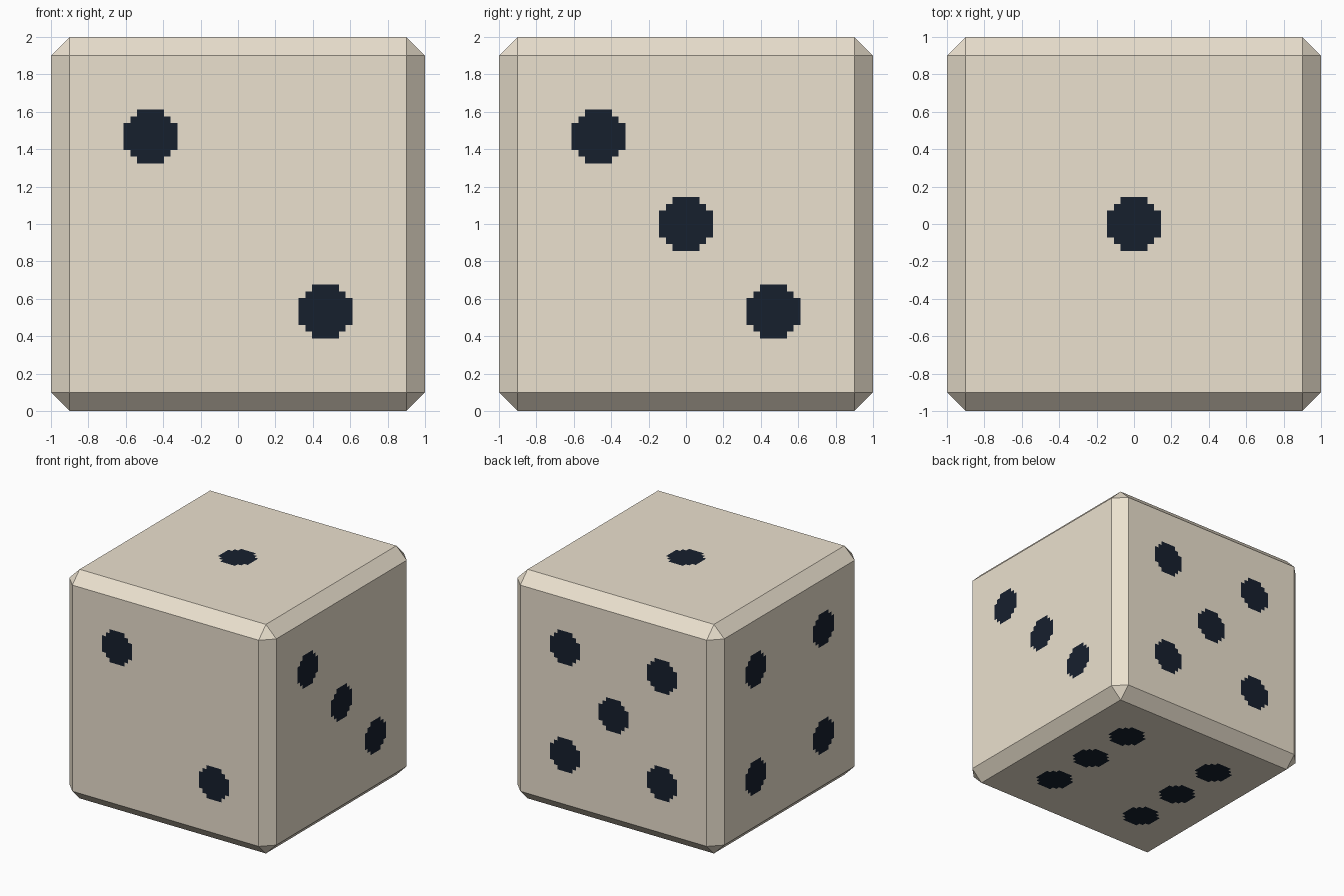
import bpy, bmesh
from mathutils import Vector

if "Cube" in bpy.data.objects:
    bpy.data.objects.remove(bpy.data.objects["Cube"])

PX = 0.036          # step size of the blocky pips
S = 13 * PX         # pip offset from the face centre
LIFT = 0.001        # keeps the pips just clear of the body


def material(name, rgb):
    m = bpy.data.materials.new(name)
    m.diffuse_color = (*rgb, 1)
    m.use_nodes = True
    m.node_tree.nodes["Principled BSDF"].inputs["Base Color"].default_value = m.diffuse_color
    return m


def finish(bm, name, mat):
    mesh = bpy.data.meshes.new(name)
    bm.to_mesh(mesh)
    bm.free()
    mesh.materials.append(mat)
    ob = bpy.data.objects.new(name, mesh)
    bpy.context.collection.objects.link(ob)
    return ob


ivory = material("ivory", (0.83, 0.75, 0.62))
ink = material("ink", (0.008, 0.014, 0.027))

# Body: cube with a flat chamfer on every edge
bm = bmesh.new()
bmesh.ops.create_cube(bm, size=2)
bmesh.ops.translate(bm, verts=bm.verts, vec=(0, 0, 1))
bmesh.ops.bevel(bm, geom=bm.edges[:], offset=0.1, segments=1, affect='EDGES')
finish(bm, "die_body", ivory)

# Stepped pip outline: one quarter turned four times
quarter = [(4, -2), (4, 2), (3, 2), (3, 3), (2, 3)]
outline = []
for turn in range(4):
    outline += quarter
    quarter = [(-y, x) for x, y in quarter]

# Pip layouts in face coordinates (u, v)
diagonal = [(-S, S), (S, -S)]
corners = diagonal + [(S, S), (-S, -S)]
centre = [(0, 0)]
faces = {   # name: (u axis, v axis, pips)
    "top_pips": ((1, 0, 0), (0, 1, 0), centre),
    "front_pips": ((1, 0, 0), (0, 0, 1), diagonal),
    "right_pips": ((0, 1, 0), (0, 0, 1), diagonal + centre),
    "left_pips": ((0, -1, 0), (0, 0, 1), corners),
    "back_pips": ((-1, 0, 0), (0, 0, 1), corners + centre),
    "bottom_pips": ((-1, 0, 0), (0, 1, 0), corners + [(-S, 0), (S, 0)]),
}

# Pips on each face
for name, (u, v, pips) in faces.items():
    u, v = Vector(u), Vector(v)
    base = Vector((0, 0, 1)) + u.cross(v) * (1 + LIFT)
    bm = bmesh.new()
    for pu, pv in pips:
        bm.faces.new([bm.verts.new(base + u * (pu + a * PX) + v * (pv + b * PX))
                      for a, b in outline])
    finish(bm, name, ink)
